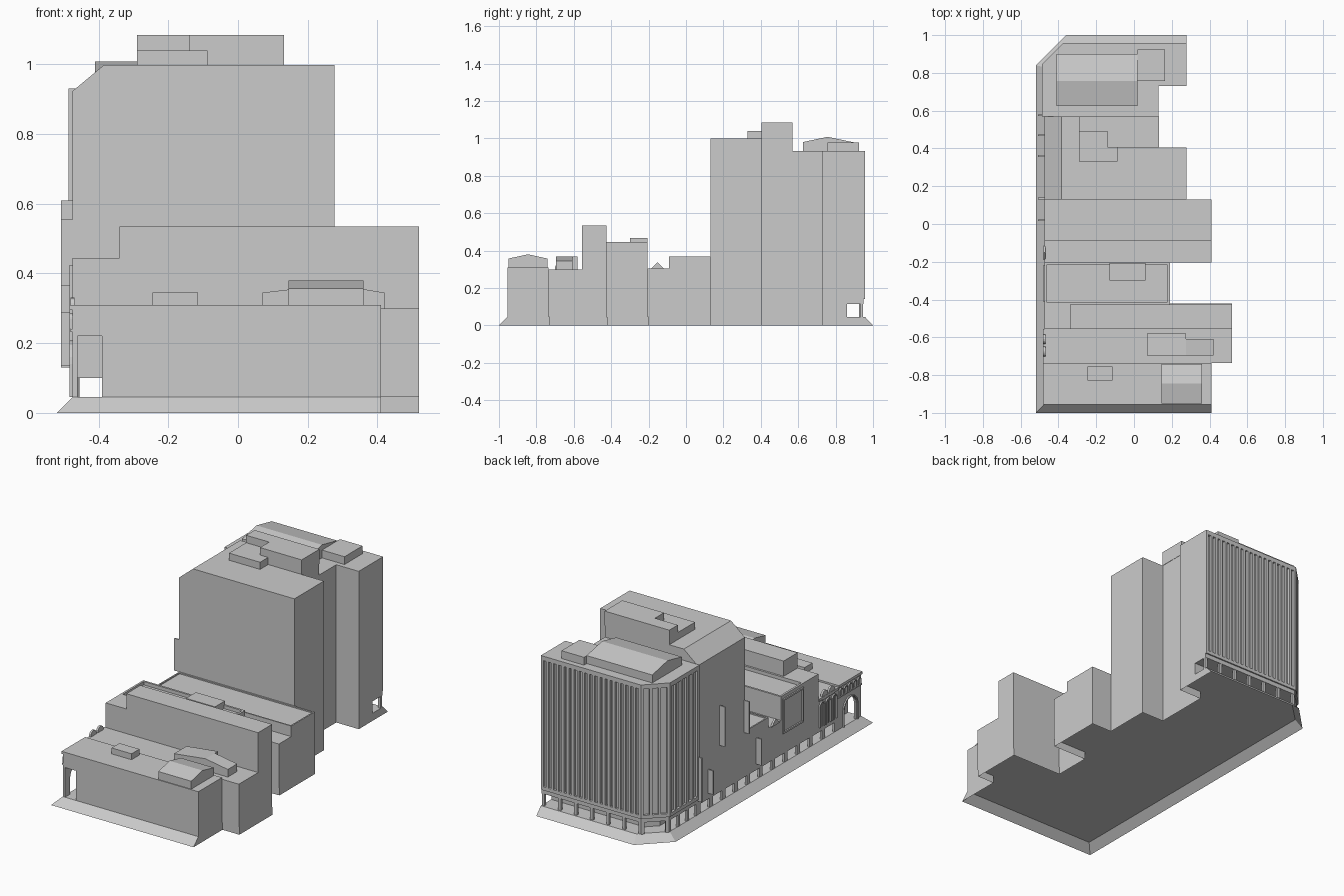
import bpy, bmesh, math
from mathutils import Vector

if "Cube" in bpy.data.objects:
    bpy.data.objects.remove(bpy.data.objects["Cube"])


def loft(name, rings, bottom=True):
    """Solid through rings of 3D points, optionally open at the first ring."""
    bm = bmesh.new()
    vs = [[bm.verts.new(p) for p in r] for r in rings]
    n = len(rings[0])
    first = bm.faces.new(vs[0])
    bm.faces.new(vs[-1])
    for a, b in zip(vs, vs[1:]):
        for i in range(n):
            bm.faces.new((a[i], a[(i + 1) % n], b[(i + 1) % n], b[i]))
    bmesh.ops.recalc_face_normals(bm, faces=bm.faces)
    if not bottom:
        bm.faces.remove(first)
    me = bpy.data.meshes.new(name)
    bm.to_mesh(me)
    bm.free()
    ob = bpy.data.objects.new(name, me)
    bpy.context.collection.objects.link(ob)
    return ob


def prism(name, axis, pts, lo, hi):
    """Extrude a 2D profile along an axis: x takes (y,z), y takes (x,z), z takes (x,y)."""
    put = {'x': lambda p, t: (t, p[0], p[1]),
           'y': lambda p, t: (p[0], t, p[1]),
           'z': lambda p, t: (p[0], p[1], t)}[axis]
    return loft(name, [[put(p, t) for p in pts] for t in (lo, hi)])


def box(name, x0, x1, y0, y1, z0, z1):
    return prism(name, 'z', [(x0, y0), (x1, y0), (x1, y1), (x0, y1)], z0, z1)


def posts(name, p, q, n, width, depth, z0, z1):
    """n posts evenly spaced along p-q, reaching inward by depth."""
    p, q = Vector(p), Vector(q)
    d = (q - p).normalized()
    inward = Vector((d.y, -d.x)) * depth
    length = (q - p).length
    for i in range(n):
        a = p + d * ((length - width) * i / max(n - 1, 1))
        b = a + d * width
        prism(name, 'z', [a, b, b + inward, a + inward], z0, z1)


def arch(yc, r, z0, spring, n=10):
    """Points of an arch outline, from one foot to the other."""
    arc = [(yc + r * math.cos(math.pi * i / n), spring + r * math.sin(math.pi * i / n))
           for i in range(n + 1)]
    return [(yc + r, z0)] + arc + [(yc - r, z0)]


def rim(name, x0, x1, y0, y1, z0, z1, t=0.008):
    box(name, x0, x0 + t, y0, y1, z0, z1)
    box(name, x1 - t, x1, y0, y1, z0, z1)
    box(name, x0 + t, x1 - t, y0, y0 + t, z0, z1)
    box(name, x0 + t, x1 - t, y1 - t, y1, z0, z1)


W, ARC, G = -0.475, -0.39, 0.045      # west wall, arcade back wall, pavement height

# Hollow pavement with sloping outer edges, open underneath
east = [(0.41, -0.73), (0.52, -0.73), (0.52, -0.42), (0.19, -0.42), (0.19, -0.2), (0.41, -0.2),
        (0.41, 0.13), (0.277, 0.13), (0.277, 0.405), (0.13, 0.405), (0.13, 0.73), (0.277, 0.73)]
low = [(-0.52, -1), (0.41, -1)] + east + [(0.277, 1), (-0.36, 1), (-0.52, 0.84)]
top = [(W, -0.955), (0.41, -0.955)] + east + [(0.277, 0.957), (-0.345, 0.957), (W, 0.83)]
loft("pavement", [[(x, y, 0) for x, y in low], [(x, y, G) for x, y in top]], bottom=False)


# Terrace buildings overhanging the arcade
def building(name, y0, y1, x1, z1, ceil=0.10, bevel=0.0):
    roof = [(W + 0.09, z1), (W, z1 - bevel)] if bevel else [(W, z1)]
    prism(name, 'y', [(ARC, G), (x1, G), (x1, z1)] + roof + [(W, ceil), (ARC, ceil)], y0, y1)


building("corner_building", -0.955, -0.735, 0.41, 0.31, 0.22)
building("low_wing", -0.735, -0.555, 0.52, 0.30)
building("tall_wing_west", -0.555, -0.425, -0.34, 0.445)
box("tall_wing", -0.34, 0.52, -0.555, -0.425, G, 0.535)
building("parapet_building", -0.425, -0.205, 0.19, 0.425)
building("narrow_building", -0.205, -0.09, 0.41, 0.305)
building("middle_building", -0.09, 0.13, 0.41, 0.36)
building("tower_south", 0.13, 0.405, 0.277, 0.998, bevel=0.075)
building("tower_middle", 0.405, 0.57, 0.13, 0.998, bevel=0.075)

# Parapets
rim("parapet", W, 0.19, -0.425, -0.205, 0.425, 0.445, 0.012)
rim("middle_parapet", W, 0.41, -0.09, 0.13, 0.36, 0.367)

# Rooftop structures
box("corner_roof_box", -0.245, -0.115, -0.828, -0.755, 0.31, 0.345)
prism("corner_roof_gable", 'x', [(-0.95, 0.31), (-0.95, 0.357), (-0.845, 0.38), (-0.74, 0.357),
                                 (-0.74, 0.31)], 0.145, 0.36)
prism("wing_roof_gable_a", 'y', [(0.07, 0.30), (0.07, 0.345), (0.275, 0.369), (0.275, 0.30)],
      -0.695, -0.58)
prism("wing_roof_gable_b", 'y', [(0.275, 0.30), (0.275, 0.369), (0.42, 0.345), (0.42, 0.30)],
      -0.695, -0.608)
box("parapet_penthouse", -0.13, 0.06, -0.30, -0.207, 0.425, 0.467)
prism("tower_penthouse", 'z', [(-0.29, 0.57), (-0.29, 0.49), (-0.14, 0.49), (-0.14, 0.405),
                               (0.132, 0.405), (0.132, 0.57)], 0.998, 1.084)
prism("tower_penthouse_low", 'z', [(-0.29, 0.33), (-0.087, 0.33), (-0.087, 0.405), (-0.14, 0.405),
                                   (-0.14, 0.49), (-0.29, 0.49)], 0.998, 1.04)
prism("north_roof_gable", 'x', [(0.625, 0.93), (0.625, 0.98), (0.757, 1.008), (0.90, 0.978),
                                (0.90, 0.93)], -0.41, 0.018)
box("north_roof_box", 0.018, 0.165, 0.757, 0.925, 0.93, 0.977)


# North tower: recessed ground floor and wall between bands, with fins
tail = [(0.277, 0.73), (0.13, 0.73), (0.13, 0.57)]


def tower_outline(o):
    return [(-0.487 + o, 0.57), (-0.487 + o, 0.845 - o * 0.4), (-0.375 + o * 0.4, 0.957 - o),
            (0.277, 0.957 - o)] + tail


outer = tower_outline(0)
prism("north_ground_floor", 'z', [(ARC, 0.57), (ARC, 0.80), (-0.33, 0.86), (0.277, 0.86)] + tail,
      G, 0.115)
prism("north_lower_band", 'z', tower_outline(0.008), 0.115, 0.14)
prism("north_ledge", 'z', outer, 0.14, 0.16)
prism("north_wall", 'z', tower_outline(0.014), 0.16, 0.905)
prism("north_top_band", 'z', outer, 0.905, 0.931)
inner = tower_outline(0.01)
for i, (fins, cols) in enumerate(((6, 4), (4, 2), (20, 7))):
    posts("facade_fin", outer[i], outer[i + 1], fins, 0.016, 0.016, 0.16, 0.905)
    posts("north_column", inner[i], inner[i + 1], cols, 0.018, 0.014, G, 0.115)

# Arcade columns on the west side
for i in range(12):
    y = -0.735 + 1.28 * i / 11
    box("arcade_column", W, W + 0.013, y, y + 0.03, G, 0.10)

# Corner building: arched west wall, cornice and small upper windows
prism("arched_wall", 'x', [(-0.955, G), (-0.955, 0.22), (-0.735, 0.22), (-0.735, G)]
      + arch(-0.85, 0.058, G, 0.14), W, W + 0.015)


def arch_frame(name, yc, r, z0, spring, t=0.007):
    prism(name, 'x', arch(yc, r, z0, spring) + arch(yc, r - t, z0, spring)[::-1],
          W - 0.008, W + 0.002)


arch_frame("entrance_arch_trim", -0.85, 0.068, G, 0.14)
box("corner_cornice", W - 0.008, W, -0.955, -0.735, 0.295, 0.31)
box("corner_sill", W - 0.006, W, -0.955, -0.735, 0.232, 0.24)
for i in range(5):
    arch_frame("corner_window", -0.93 + i * 0.042, 0.015, 0.24, 0.27, 0.005)

# Low wing: tall arched windows and two rounded gables
for i in range(3):
    yc = -0.70 + i * 0.057
    arch_frame("wing_window", yc, 0.024, 0.125, 0.25)
    box("wing_mullion", W - 0.005, W, yc - 0.003, yc + 0.003, 0.125, 0.27)
box("wing_cornice", W - 0.008, W, -0.735, -0.555, 0.285, 0.30)
for yc in (-0.675, -0.61):
    prism("wing_gable", 'x', arch(yc, 0.026, 0.28, 0.305, 8), W - 0.006, W + 0.006)

# Framed panel and pediment on the neighbours
for y0, y1, z0, z1 in ((-0.41, -0.22, 0.22, 0.23), (-0.41, -0.22, 0.415, 0.425),
                       (-0.41, -0.40, 0.23, 0.415), (-0.23, -0.22, 0.23, 0.415)):
    box("panel_frame", W - 0.008, W, y0, y1, z0, z1)
prism("pediment", 'x', [(-0.19, 0.30), (-0.152, 0.338), (-0.115, 0.30)], W - 0.005, W + 0.006)

# Projecting blade signs on the west side
for y, z0, z1 in ((0.575, 0.13, 0.39), (0.47, 0.135, 0.275), (0.36, 0.375, 0.61),
                  (0.135, 0.365, 0.555), (0.02, 0.135, 0.29)):
    box("blade_sign", -0.508, W, y - 0.004, y + 0.004, z0, z1)
